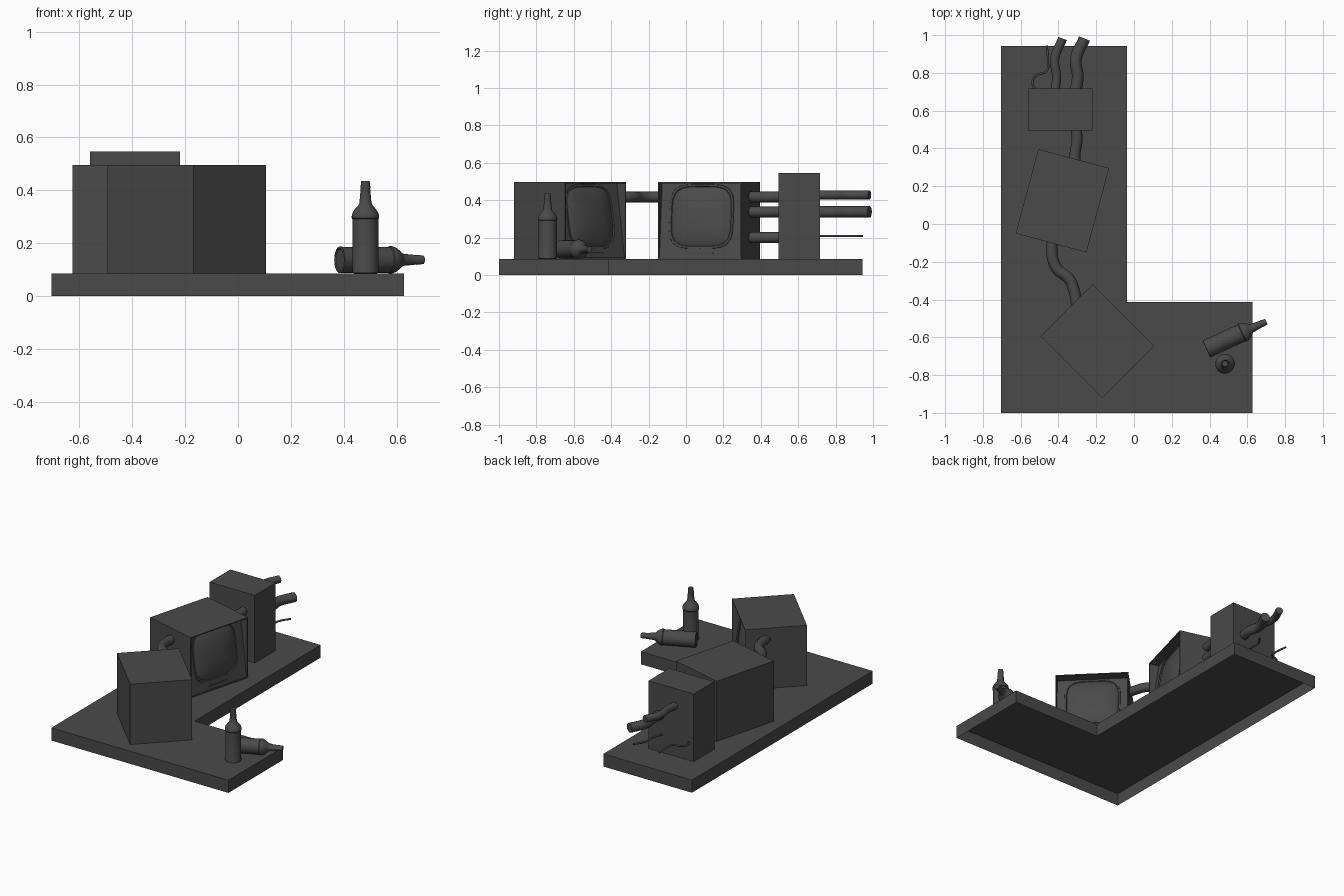
import bpy, bmesh, math
from mathutils import Matrix, Vector

if "Cube" in bpy.data.objects:
    bpy.data.objects.remove(bpy.data.objects["Cube"])

FLOOR = 0.086  # top of the base slab

# one dark finish for everything
DARK = bpy.data.materials.new("dark_finish")
DARK.diffuse_color = (.068, .068, .068, 1)
DARK.use_nodes = True
DARK.node_tree.nodes["Principled BSDF"].inputs["Base Color"].default_value = DARK.diffuse_color


def finish(name, bm, matrix=None, smooth=False, recalc=True):
    if recalc:
        bmesh.ops.recalc_face_normals(bm, faces=bm.faces)
    me = bpy.data.meshes.new(name)
    bm.to_mesh(me)
    bm.free()
    me.materials.append(DARK)
    ob = bpy.data.objects.new(name, me)
    bpy.context.collection.objects.link(ob)
    if matrix:
        ob.matrix_world = matrix
    if smooth:
        bpy.ops.object.select_all(action='DESELECT')
        ob.select_set(True)
        bpy.context.view_layer.objects.active = ob
        bpy.ops.object.shade_smooth_by_angle(angle=math.radians(35))
    return ob


def box_bm(lo, hi):
    bm = bmesh.new()
    bmesh.ops.create_cube(bm, size=1)
    lo, hi = Vector(lo), Vector(hi)
    for v in bm.verts:
        v.co = Vector([(lo[i] + hi[i]) / 2 + v.co[i] * (hi[i] - lo[i]) for i in range(3)])
    return bm


# L-shaped base: top and walls, open underneath
bm = bmesh.new()
outline = [(-.705, -1), (.628, -1), (.628, -.412), (-.038, -.412), (-.038, .943), (-.705, .943)]
low = [bm.verts.new((x, y, 0)) for x, y in outline]
top = [bm.verts.new((x, y, FLOOR)) for x, y in outline]
bm.faces.new(top)
for i in range(len(outline)):
    j = (i + 1) % len(outline)
    bm.faces.new((low[i], low[j], top[j], top[i]))
finish("base_slab", bm, recalc=False)

# Televisions: local front is +x, local z = 0 at the slab top
D, W, H = 0.388, 0.462, 0.41
RIM = 0.009


def panel_x(z):  # tilted front panel, recessed deeper at the top
    return D / 2 - 0.006 - 0.060 * z / H


def television(tag, x, y, angle):
    m = Matrix.Translation((x, y, FLOOR)) @ Matrix.Rotation(math.radians(angle), 4, 'Z')
    # cabinet with recessed front
    bm = box_bm((-D / 2, -W / 2, 0), (D / 2, W / 2, H))
    front = [f for f in bm.faces if f.calc_center_median().x > D / 2 - .001]
    bmesh.ops.inset_region(bm, faces=front, thickness=RIM)
    new = bmesh.ops.extrude_discrete_faces(bm, faces=front)["faces"][0]
    for v in new.verts:
        v.co.x = panel_x(v.co.z)
    finish("cabinet_" + tag, bm, m)

    # bulging screen with a raised rounded surround, built from rings
    bm = bmesh.new()
    n, cz = 48, 0.227
    rings = []
    for s, d in [(1, -.004), (.985, .005), (.93, .005), (.905, -.001),
                 (.88, .002), (.7, .014), (.45, .023), (.2, .027)]:
        ring = []
        for i in range(n):
            a = 2 * math.pi * i / n
            c, t = math.cos(a), math.sin(a)
            e = 0.5 if s > .8 else 0.65
            py = s * .179 * math.copysign(abs(c) ** e, c)
            z = cz + s * .174 * math.copysign(abs(t) ** e, t)
            ring.append(bm.verts.new((panel_x(z) + d, py, z)))
        rings.append(ring)
    for a, b in zip(rings, rings[1:]):
        for i in range(n):
            j = (i + 1) % n
            bm.faces.new((a[i], a[j], b[j], b[i]))
    bm.faces.new(rings[-1])
    ob = finish("screen_" + tag, bm, m, True)
    if sum(p.normal.x for p in ob.data.polygons) < 0:
        ob.data.flip_normals()

    # control strip below the screen
    px = panel_x(.03)
    finish("control_strip_" + tag, box_bm((px - .01, -.073, .025), (px + .005, .073, .034)), m)


television("near", -.194, -.620, 45)
television("middle", -.379, .123, -15)

# Upright equipment box
finish("equipment_box", box_bm((-.56, .494, FLOOR), (-.22, .717, .546)))


# Hoses and wires
def tube(name, pts, z, r):
    cu = bpy.data.curves.new(name, 'CURVE')
    cu.dimensions = '3D'
    cu.bevel_depth = r
    cu.bevel_resolution = 4
    cu.resolution_u = 8
    cu.use_fill_caps = True
    cu.materials.append(DARK)
    sp = cu.splines.new('BEZIER')
    sp.bezier_points.add(len(pts) - 1)
    for p, (x, y) in zip(sp.bezier_points, pts):
        p.co = (x, y, z)
        p.handle_left_type = p.handle_right_type = 'AUTO'
    ob = bpy.data.objects.new(name, cu)
    bpy.context.collection.objects.link(ob)


tube("front_hose", [(-.428, -.06), (-.433, -.17), (-.405, -.24), (-.345, -.29), (-.318, -.35), (-.30, -.45)], .417, .03)
for i, z in enumerate((.417, .337, .2)):
    tube(f"middle_hose_{i + 1}", [(-.31, .28), (-.312, .37), (-.302, .44), (-.308, .52)], z, .029)
tube("rear_hose_upper", [(-.422, .68), (-.41, .78), (-.42, .87), (-.378, .982)], .428, .024)
tube("rear_hose_lower", [(-.314, .68), (-.298, .78), (-.308, .87), (-.262, .982)], .337, .031)
tube("rear_wire_1", [(-.515, .7), (-.538, .75), (-.52, .785), (-.462, .81), (-.455, .86), (-.462, .945)], .208, .006)
tube("rear_wire_2", [(-.326, .7), (-.3, .79), (-.3, .86), (-.258, .935)], .208, .006)


# Bottles, lathed from a profile
def bottle(name, matrix):
    profile = [(.04, .004), (.043, 0), (.05, .002), (.05, .012), (.049, .016), (.049, .205),
               (.052, .209), (.052, .216), (.048, .23), (.038, .245), (.027, .257),
               (.023, .265), (.018, .32), (.019, .323), (.016, .349)]
    bm = bmesh.new()
    n, rings = 28, []
    for r, z in profile:
        rings.append([bm.verts.new((r * math.cos(2 * math.pi * i / n),
                                    r * math.sin(2 * math.pi * i / n), z)) for i in range(n)])
    for a, b in zip(rings, rings[1:]):
        for i in range(n):
            j = (i + 1) % n
            bm.faces.new((a[i], a[j], b[j], b[i]))
    bm.faces.new(rings[0])
    bm.faces.new(rings[-1])
    finish(name, bm, matrix, True)


bottle("standing_bottle", Matrix.Translation((.482, -.74, FLOOR)))
bottle("lying_bottle", Matrix.Translation((.383, -.662, FLOOR + .051))
       @ Matrix.Rotation(math.radians(24.6), 4, 'Z') @ Matrix.Rotation(math.pi / 2, 4, 'Y'))
